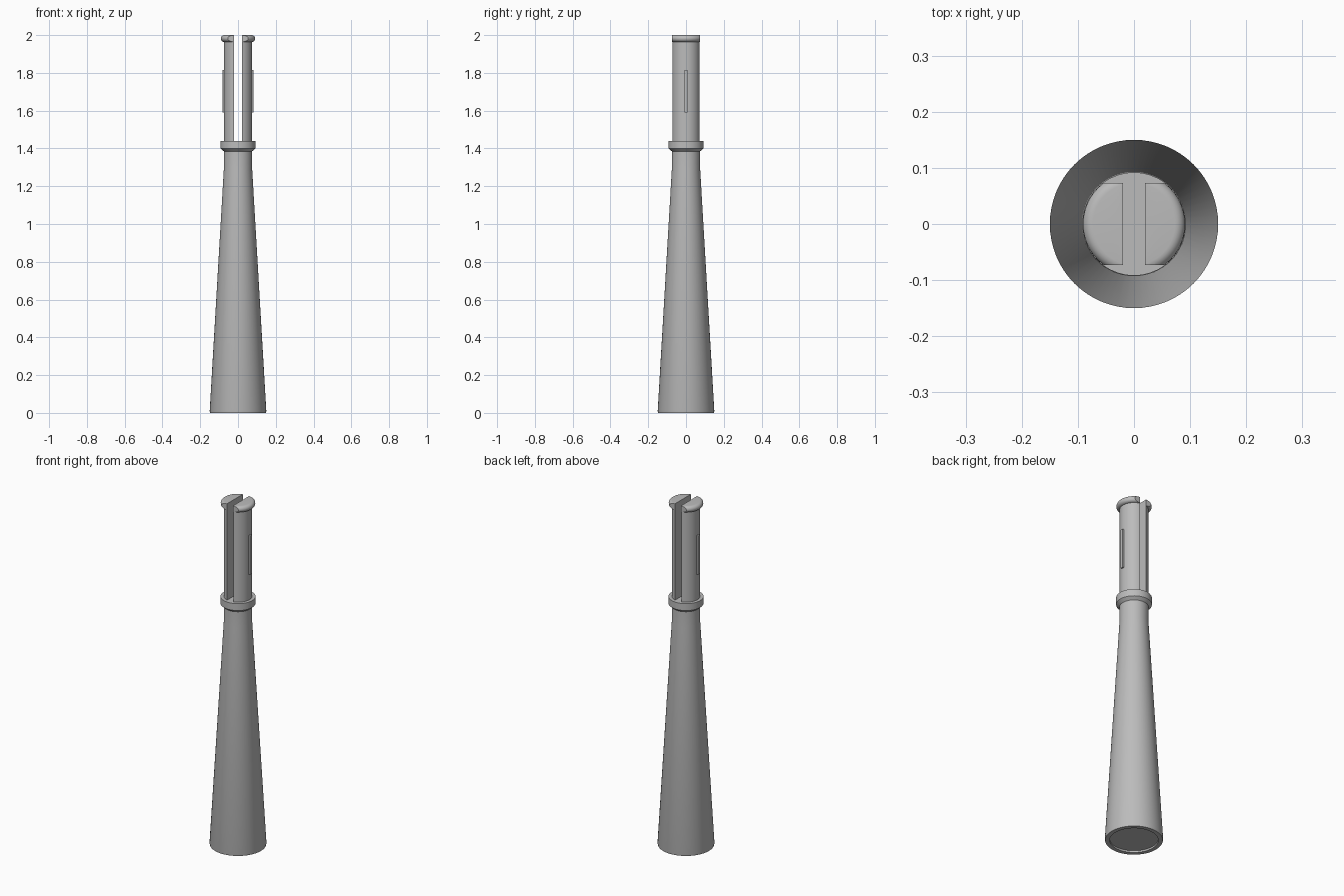
import bpy, bmesh, math
from mathutils import Vector

cube = bpy.data.objects.get("Cube")
if cube:
    bpy.data.objects.remove(cube, do_unlink=True)

grey = bpy.data.materials.new("plain grey")
grey.use_nodes = True
colour = (0.5, 0.5, 0.5, 1)
grey.diffuse_color = colour
grey.node_tree.nodes["Principled BSDF"].inputs["Base Color"].default_value = colour


def lathe(profile, steps=64):
    """Revolve (radius, height) points about the z axis into a closed solid."""
    bm = bmesh.new()
    verts = [bm.verts.new((r, 0, z)) for r, z in profile]
    edges = [bm.edges.new(pair) for pair in zip(verts, verts[1:])]
    bmesh.ops.spin(bm, geom=verts + edges, cent=(0, 0, 0), axis=(0, 0, 1),
                   angle=math.tau, steps=steps)
    bmesh.ops.remove_doubles(bm, verts=bm.verts[:], dist=0.0001)
    return bm


def cut(bm, point, normal):
    """Slice off everything beyond a plane and close the opening."""
    bmesh.ops.bisect_plane(bm, geom=bm.verts[:] + bm.edges[:] + bm.faces[:],
                           plane_co=point, plane_no=normal, clear_outer=True)
    bmesh.ops.holes_fill(bm, edges=[e for e in bm.edges if e.is_boundary], sides=0)


def finish(bm, name, mirrored=False):
    bmesh.ops.recalc_face_normals(bm, faces=bm.faces[:])
    mesh = bpy.data.meshes.new(name)
    bm.to_mesh(mesh)
    bm.free()
    mesh.materials.append(grey)
    obj = bpy.data.objects.new(name, mesh)
    bpy.context.collection.objects.link(obj)
    bpy.ops.object.select_all(action="DESELECT")
    obj.select_set(True)
    bpy.context.view_layer.objects.active = obj
    bpy.ops.object.shade_smooth_by_angle(angle=math.radians(30))
    if mirrored:
        obj.modifiers.new("Mirror", "MIRROR").use_mirror_merge = False
    return obj


# Tapered body with a recessed underside and a chamfered collar
finish(lathe([(0, 0.01), (0.125, 0.01), (0.125, 0), (0.148, 0), (0.15, 0.008),
              (0.075, 1.29), (0.075, 1.385), (0.092, 1.4), (0.092, 1.44),
              (0, 1.44)]), "tapered_body")

# Pair of snap prongs with rounded lips, trimmed flat front and back
lip = [(0.073 + 0.018 * math.cos(math.radians(a)), 1.982 + 0.018 * math.sin(math.radians(a)))
       for a in range(-90, 91, 15)]
prong = lathe([(0, 1.435), (0.074, 1.435), (0.074, 1.964)] + lip[1:] + [(0, 2)])
cut(prong, Vector((0.02, 0, 0)), Vector((-1, 0, 0)))
for side in (-1, 1):
    cut(prong, Vector((0, side * 0.073, 0)), Vector((0, side, 0)))
finish(prong, "prong", mirrored=True)

# Thin upright rib on the outside of each prong
rib = bmesh.new()
bmesh.ops.create_cube(rib, size=1)
bmesh.ops.scale(rib, vec=(0.02, 0.016, 0.226), verts=rib.verts[:])
bmesh.ops.translate(rib, vec=(0.073, 0, 1.703), verts=rib.verts[:])
finish(rib, "side_rib", mirrored=True)
